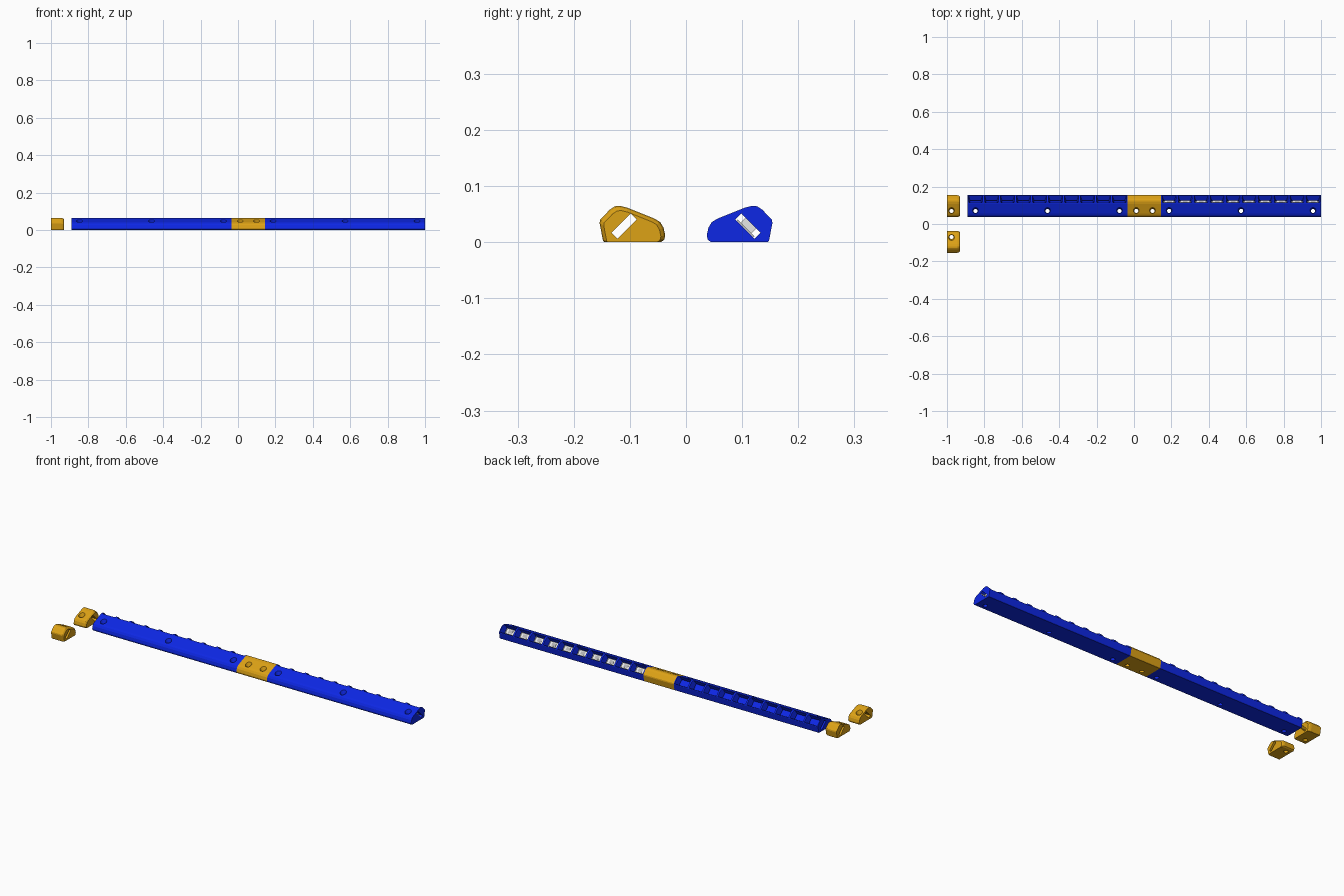
import bpy, bmesh, math
from mathutils import Vector

if "Cube" in bpy.data.objects:
    bpy.data.objects.remove(bpy.data.objects["Cube"])


def material(name, rgb):
    m = bpy.data.materials.new(name)
    m.diffuse_color = (*rgb, 1)
    m.use_nodes = True
    m.node_tree.nodes["Principled BSDF"].inputs["Base Color"].default_value = m.diffuse_color
    return m


BLUE = material("blue", (0.004, 0.02, 0.78))
AMBER = material("amber", (0.72, 0.36, 0.008))
WHITE = material("white", (0.85, 0.85, 0.85))
GREY = material("light grey", (0.45, 0.45, 0.45))

# rail cross-section (y, z)
PROFILE = [(0.045, 0), (0.145, 0), (0.148, 0.003), (0.154, 0.034), (0.153, 0.04),
           (0.136, 0.058), (0.127, 0.064), (0.119, 0.065), (0.106, 0.062),
           (0.056, 0.042), (0.046, 0.036), (0.040, 0.026), (0.037, 0.012), (0.039, 0.004)]

# tilted frame of the diagonal channel: n points out of the window, v runs up along it
ORIGIN = Vector((0, 0.1155, 0.034))
N = Vector((0, 1, 1)).normalized()
V = Vector((0, -1, 1)).normalized()


def tilted(x, n, v):
    return ORIGIN + Vector((x, 0, 0)) + N * n + V * v


def loft(bm, rings):
    """Closed solid through a list of equal-length point rings."""
    rows = [[bm.verts.new(p) for p in r] for r in rings]
    k = len(rows[0])
    for a, b in zip(rows, rows[1:]):
        for i in range(k):
            j = (i + 1) % k
            bm.faces.new((a[i], a[j], b[j], b[i]))
    bm.faces.new(rows[0][::-1])
    bm.faces.new(rows[-1])


def make(name, bm, mat):
    bmesh.ops.recalc_face_normals(bm, faces=bm.faces)
    me = bpy.data.meshes.new(name)
    bm.to_mesh(me)
    bm.free()
    ob = bpy.data.objects.new(name, me)
    if mat:
        me.materials.append(mat)
    bpy.context.collection.objects.link(ob)
    return ob


def cut(ob, bm):
    cutter = make("cutter", bm, None)
    cutter.hide_render = True
    mod = ob.modifiers.new("cut", 'BOOLEAN')
    mod.operation = 'DIFFERENCE'
    mod.solver = 'EXACT'
    mod.object = cutter
    bpy.context.view_layer.objects.active = ob
    bpy.ops.object.modifier_apply(modifier=mod.name)
    bpy.data.objects.remove(cutter, do_unlink=True)


def tilted_box(bm, x0, x1, n0, n1, v0, v1):
    loft(bm, [[tilted(x, n, v) for n, v in ((n0, v0), (n1, v0), (n1, v1), (n0, v1))]
              for x in (x0, x1)])


def section(x, scale=1.0):
    return [Vector((x, 0.097 + (y - 0.097) * scale, z * scale)) for y, z in PROFILE]


def cut_channel(ob, x0, x1):
    bm = bmesh.new()
    tilted_box(bm, x0 - 0.01, x1 + 0.01, -0.015, 0, -0.024, 0.024)
    cut(ob, bm)


def cut_screws(ob, xs):
    # through hole with a conical countersink
    bm = bmesh.new()
    for cx in xs:
        loft(bm, [[Vector((cx + r * math.cos(a), 0.07 + r * math.sin(a), z))
                   for a in (math.tau * i / 24 for i in range(24))]
                  for r, z in ((0.011, -0.01), (0.011, 0.034), (0.020, 0.06), (0.020, 0.08))])
    cut(ob, bm)


def cut_pockets(ob, xs):
    # flared light windows
    bm = bmesh.new()
    for cx in xs:
        loft(bm, [[tilted(cx + sx * hx, n, sv * hv)
                   for sx, sv in ((-1, -1), (1, -1), (1, 1), (-1, 1))]
                  for n, hx, hv in ((-0.003, 0.028, 0.014), (0.045, 0.0423, 0.0285))])
    cut(ob, bm)


def solid(name, rings, mat):
    bm = bmesh.new()
    loft(bm, rings)
    return make(name, bm, mat)


LENGTH, COUNT = 0.855, 10
STEP = LENGTH / COUNT

# two blue rails
for name, x0 in (("left_rail", -0.89), ("right_rail", 0.145)):
    rail = solid(name, [section(x0), section(x0 + LENGTH)], BLUE)
    centres = [x0 + STEP * (i + 0.5) for i in range(COUNT)]
    cut_channel(rail, x0, x0 + LENGTH)
    cut_pockets(rail, centres)
    cut_screws(rail, [centres[0], x0 + LENGTH / 2, centres[-1]])

# joining piece between the rails
joiner = solid("joiner", [section(-0.035), section(0.145)], AMBER)
cut_channel(joiner, -0.035, 0.145)
cut_screws(joiner, [0.012, 0.099])

# two mirrored end caps with a rounded outer end
for name, side in (("back_end_cap", 1), ("front_end_cap", -1)):
    cap = solid(name, [section(-1.0), section(-0.945), section(-0.936, 0.96),
                       section(-0.93, 0.87)], AMBER)
    cut_channel(cap, -1.0, -0.93)
    cut_screws(cap, [-0.976])
    if side < 0:
        bm = bmesh.new()
        bm.from_mesh(cap.data)
        for v in bm.verts:
            v.co.y *= -1
        bmesh.ops.reverse_faces(bm, faces=bm.faces)
        bm.to_mesh(cap.data)
        bm.free()

# light strip inside the right rail
bm = bmesh.new()
tilted_box(bm, 0.148, 0.997, -0.0145, -0.012, -0.021, 0.021)
make("light_strip", bm, WHITE)
lamps, lenses = bmesh.new(), bmesh.new()
for i in range(COUNT):
    cx = 0.145 + STEP * (i + 0.5)
    tilted_box(lamps, cx - 0.025, cx + 0.025, -0.012, 0.002, -0.0135, 0.0135)
    tilted_box(lenses, cx - 0.012, cx + 0.012, 0.002, 0.003, -0.008, 0.008)
make("lamp_blocks", lamps, WHITE)
make("lamp_lenses", lenses, GREY)
